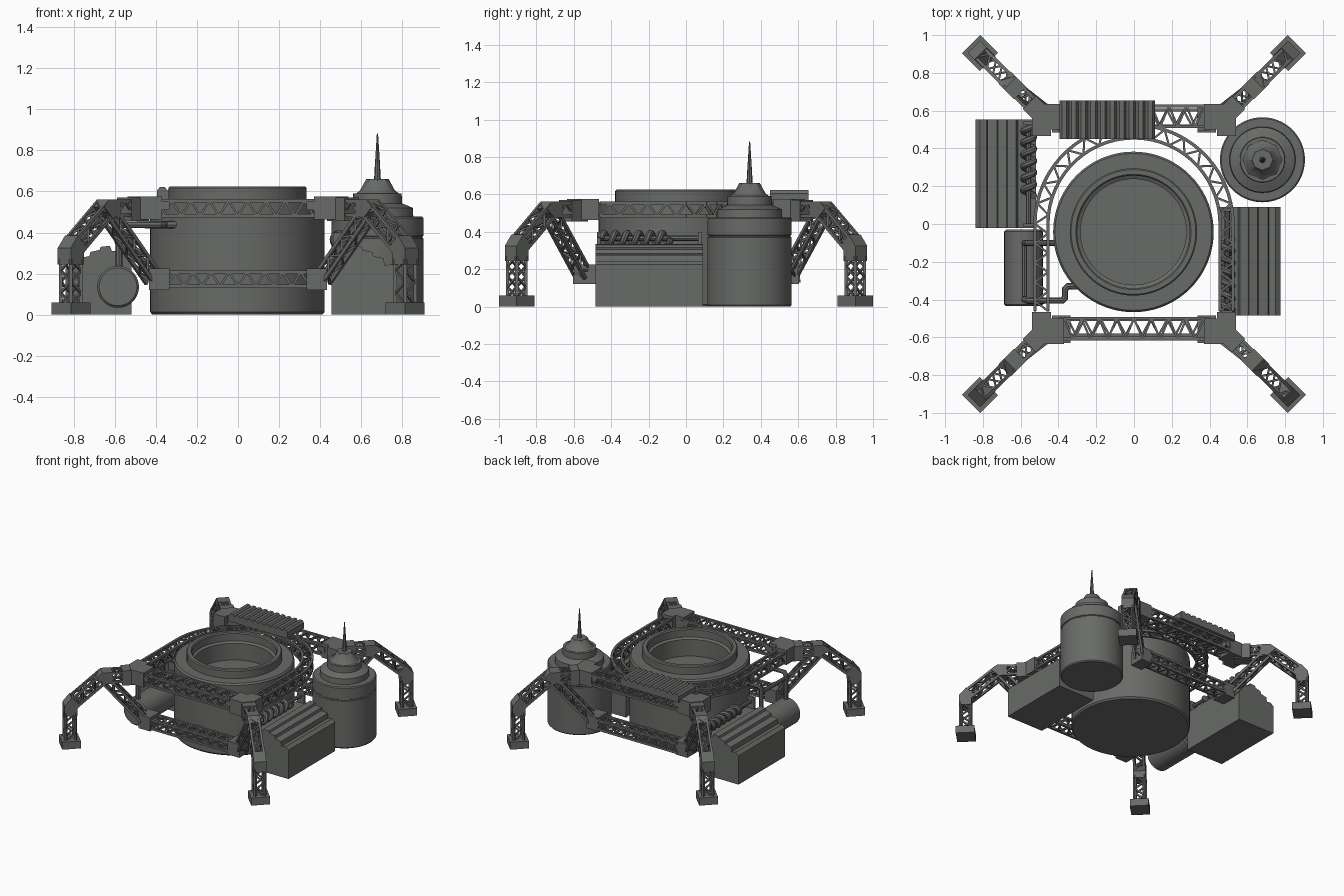
import bpy, bmesh, math
from mathutils import Vector as V

if "Cube" in bpy.data.objects:
    bpy.data.objects.remove(bpy.data.objects["Cube"])

grey = bpy.data.materials.new("dark grey metal")
grey.diffuse_color = (0.14, 0.146, 0.137, 1)
grey.use_nodes = True
grey.node_tree.nodes["Principled BSDF"].inputs["Base Color"].default_value = grey.diffuse_color
Z = V((0, 0, 1))


def finish(name, bm, smooth=False):
    bmesh.ops.recalc_face_normals(bm, faces=bm.faces)
    me = bpy.data.meshes.new(name)
    bm.to_mesh(me)
    bm.free()
    me.materials.append(grey)
    ob = bpy.data.objects.new(name, me)
    bpy.context.collection.objects.link(ob)
    if smooth:
        bpy.ops.object.select_all(action='DESELECT')
        ob.select_set(True)
        bpy.context.view_layer.objects.active = ob
        bpy.ops.object.shade_smooth_by_angle(angle=math.radians(32))
    return ob


def lathe(name, prof, centre, n=64, axis='Z'):
    """Spin a (radius, height) profile; zero radius closes an end."""
    bm = bmesh.new()
    rings = []
    for r, h in prof:
        ring = []
        for i in range(n if r > 0 else 1):
            a = 2 * math.pi * i / n
            p = V((r * math.cos(a), r * math.sin(a), h))
            if axis == 'Y':
                p = V((p.x, p.z, p.y))
            ring.append(bm.verts.new(V(centre) + p))
        rings.append(ring)
    for A, B in zip(rings, rings[1:]):
        for i in range(n):
            q = [A[i % len(A)], A[(i + 1) % len(A)], B[(i + 1) % len(B)], B[i % len(B)]]
            q = list(dict.fromkeys(q))
            if len(q) > 2:
                bm.faces.new(q)
    return finish(name, bm, True)


def prism(name, pts, o, u, v, w):
    """Extrude a 2D outline lying in axes u, v along w."""
    bm = bmesh.new()
    o, u, v, w = V(o), V(u), V(v), V(w)
    f = bm.faces.new([bm.verts.new(o + u * a + v * b) for a, b in pts])
    ext = bmesh.ops.extrude_face_region(bm, geom=[f])['geom']
    bmesh.ops.translate(bm, verts=[g for g in ext if isinstance(g, bmesh.types.BMVert)], vec=w)
    return finish(name, bm)


def box(name, x0, x1, y0, y1, z0, z1):
    return prism(name, [(x0, y0), (x1, y0), (x1, y1), (x0, y1)], (0, 0, z0), (1, 0, 0), (0, 1, 0), (0, 0, z1 - z0))


def beam(bm, p, q, t):
    d = (q - p).normalized()
    s = d.cross(Z if abs(d.z) < 0.9 else V((1, 0, 0))).normalized() * t / 2
    k = d.cross(s)
    a, b = [[bm.verts.new(c + s * i + k * j) for i, j in ((1, 1), (-1, 1), (-1, -1), (1, -1))] for c in (p, q)]
    bm.faces.new(a)
    bm.faces.new(b)
    for i in range(4):
        bm.faces.new((a[i], a[i - 1], b[i - 1], b[i]))


def truss(name, path, w, h, side=None):
    """Four chords with zigzag bracing along a list of stations."""
    bm = bmesh.new()
    path = [V(p) for p in path]
    st = []
    for i, p in enumerate(path):
        d = (path[min(i + 1, len(path) - 1)] - path[max(i - 1, 0)]).normalized()
        s = side or d.cross(Z).normalized()
        k = s.cross(d).normalized()
        st.append([p + s * a * (w / 2 - .008) + k * b * (h / 2 - .008)
                   for a, b in ((1, 1), (-1, 1), (-1, -1), (1, -1))])
    for i in range(len(st) - 1):
        for c in range(4):
            beam(bm, st[i][c], st[i + 1][c], .017)
            e = (c + 1) % 4
            a, b = (c, e) if (i + c // 2) % 2 else (e, c)
            beam(bm, st[i][a], st[i + 1][b], .011)
    return finish(name, bm)


def line(p, q, n):
    return [V(p).lerp(V(q), i / n) for i in range(n + 1)]


def tube(name, pts, r):
    cu = bpy.data.curves.new(name, 'CURVE')
    cu.dimensions = '3D'
    cu.bevel_depth, cu.bevel_resolution, cu.use_fill_caps = r, 2, True
    sp = cu.splines.new('POLY')
    sp.points.add(len(pts) - 1)
    for s, p in zip(sp.points, pts):
        s.co = (*p, 1)
    tmp = bpy.data.objects.new(name, cu)
    bpy.context.collection.objects.link(tmp)
    bm = bmesh.new()
    bm.from_mesh(bpy.data.meshes.new_from_object(tmp.evaluated_get(bpy.context.evaluated_depsgraph_get())))
    bpy.data.objects.remove(tmp)
    return finish(name, bm, True)


# central drum with open collar
lathe("central_drum", [(0, 0), (.415, 0), (.425, .012), (.425, .55), (.415, .562), (.337, .562), (.337, .618),
                       (.33, .625), (.305, .625), (.298, .617), (.298, .56), (.28, .55), (.28, .42), (0, .42)],
      (-.003, -.042, 0), 72)

# upper frame: straight front and back trusses, U-shaped truss round the drum
for nm, y in (("front", -.555), ("back", .57)):
    truss(nm + "_upper_truss", line((-.37, y, .518), (.37, y, .518), 16), .125, .09)
    truss(nm + "_lower_truss", line((-.35, y * .985, .172), (.35, y * .985, .172), 16), .1, .085)
arc = [V((.49 * math.cos(a), .49 * math.sin(a), .518)) for a in [math.pi * i / 30 for i in range(31)]]
truss("drum_loop_truss", line((.49, -.46, .518), (.49, 0, .518), 9)[:-1] + arc
      + line((-.49, 0, .518), (-.49, -.46, .518), 9)[1:], .085, .085)

# corners and legs
for sx in (-1, 1):
    for sy in (-1, 1):
        tag = ("front_" if sy < 0 else "back_") + ("left" if sx < 0 else "right")
        X, Y = V((sx, 0, 0)), V((0, sy, 0))
        prism(tag + "_corner", [(.37, .50), (.44, .50), (.44, .465), (.54, .465), (.54, .57), (.48, .635), (.37, .635)],
              (0, 0, .463), X, Y, (0, 0, .112))
        prism(tag + "_corner_collar", [(.335, .495), (.40, .495), (.40, .63), (.335, .63)],
              (0, 0, .51), X, Y, (0, 0, .04))
        prism(tag + "_lower_corner", [(.335, .485), (.435, .485), (.435, .605), (.335, .605)],
              (0, 0, .12), X, Y, (0, 0, .105))
        u = V((sx, sy, 0)).normalized()
        s = u.cross(Z)
        o = V((.49 * sx, .58 * sy, 0))

        def at(d, z):
            return o + u * d + Z * z

        def slab(part, pts, t):
            prism(tag + part, pts, o - s * t / 2, u, Z, s * t)
        slab("_foot", [(.393, 0), (.527, 0), (.527, .058), (.393, .058)], .135)
        truss(tag + "_shin_truss", line(at(.46, .05), at(.46, .27), 4), .085, .085, s)
        slab("_knee", [(.415, .245), (.505, .245), (.505, .325), (.455, .385), (.39, .325), (.415, .30)], .09)
        truss(tag + "_thigh_truss", line(at(.44, .335), at(.22, .52), 5), .085, .085, s)
        slab("_hip", [(.275, .525), (.235, .562), (.16, .562), (.16, .475), (.195, .475), (.215, .47)], .09)
        truss(tag + "_hip_truss", line(at(.06, .518), at(.18, .518), 2), .085, .085, s)
        slab("_leg_root", [(-.03, .455), (.09, .455), (.09, .57), (-.03, .57)], .1)
        truss(tag + "_brace_truss", line(at(.21, .50), (.41 * sx, .55 * sy, .17), 7), .075, .075)

# ribbed radiator on the back truss
ribs = [(-.395, .56), (.11, .56)]
for i in range(10, -1, -1):
    x = -.395 + .505 * i / 10
    ribs += [(x, .605)] + ([(x - .012, .622), (x - .036, .622)] if i else [])
prism("radiator", ribs, (0, .45, 0), (1, 0, 0), Z, (0, .205, 0))

# two sloped side modules, each with an auger; the left is the right turned round
prof = [(.32, 0), (.32, .225), (.295, .245), (.26, .24), (.255, .275), (.205, .285), (.20, .305), (.155, .315),
        (.15, .33), (.105, .335), (.095, .31), (0, .31), (0, 0)]
for nm, sg, x0, y0 in (("right", 1, .455, -.485), ("left", -1, -.52, .553)):
    prism(nm + "_module", prof, (x0, y0, 0), (sg, 0, 0), Z, (0, .575 * sg, 0))
    cx = x0 + .038 * sg
    coil = [(cx + .028 * math.cos(a), y0 + sg * (.03 + .375 * a / (12 * math.pi)), .365 + .028 * math.sin(a))
            for a in [12 * math.pi * i / 120 for i in range(121)]]
    tube(nm + "_auger_blade", coil, .018)
    tube(nm + "_auger_shaft", [(cx, y0 + .01 * sg, .365), (cx, y0 + .56 * sg, .365)], .014)
    for j, d in enumerate((.01, .55)):
        ya, yb = sorted((y0 + d * sg, y0 + (d + .018) * sg))
        box(f"{nm}_auger_bracket_{j}", cx - .03, cx + .03, ya, yb, .30, .40)

# tall tank with stepped cap, faceted cone and antenna
T = (.68, .34, 0)
lathe("tall_tank", [(0, 0), (.218, 0), (.225, .008), (.225, .37), (.219, .374), (.219, .38), (.225, .384),
                    (.225, .47), (.218, .477), (.175, .477), (.172, .52), (.15, .53), (.12, .542),
                    (.118, .59), (0, .592)], T)
lathe("tank_cone", [(0, .585), (.105, .59), (.085, .605), (.055, .66), (0, .66)], T, 8)
lathe("antenna", [(0, .65), (.017, .65), (.012, .74), (.003, .882), (0, .882)], T, 8)

# lying tank with pipes to the drum
lathe("lying_tank", [(0, -.435), (.092, -.435), (.102, -.425), (.102, -.04), (.092, -.03), (0, -.03)],
      (-.585, 0, .135), 40, 'Y')
tube("rear_pipe", [(-.58, -.10, .2), (-.58, -.10, .42), (-.57, -.10, .438), (-.40, -.10, .438)], .016)
tube("front_pipe", [(-.58, -.40, .2), (-.58, -.40, .42), (-.565, -.405, .438), (-.38, -.405, .438),
                    (-.365, -.39, .438), (-.365, -.345, .438), (-.35, -.33, .438), (-.30, -.33, .438)], .018)
tube("link_pipe", [(-.58, -.10, .40), (-.58, -.40, .40)], .014)
